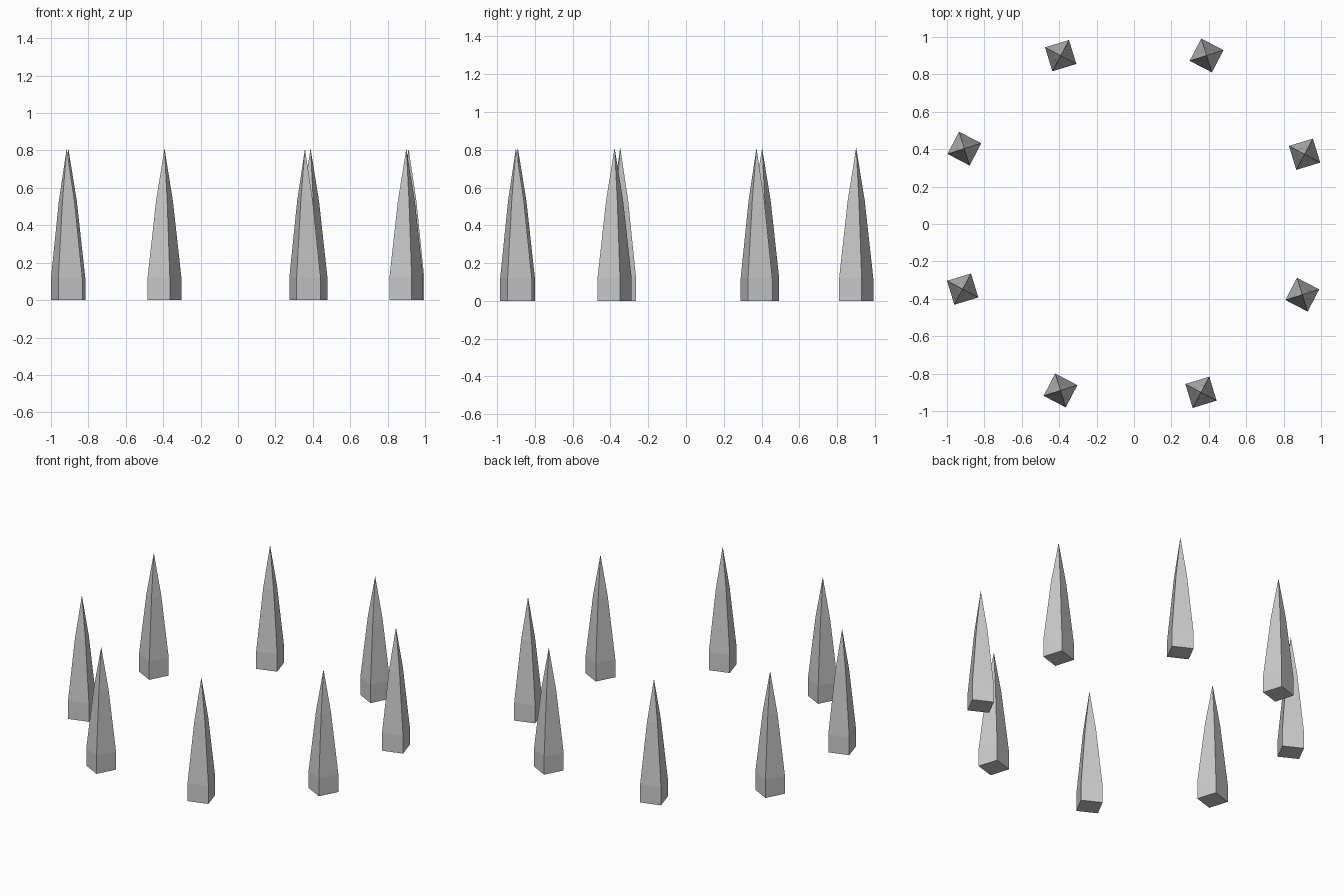
import bpy, bmesh, math

if "Cube" in bpy.data.objects:
    bpy.data.objects.remove(bpy.data.objects["Cube"])

# Spike profile: (height, half width of the square section)
HALF = 0.067
PROFILE = [(0.0, HALF), (0.12, HALF), (0.53, HALF * 0.5)]
TIP = 0.81


def make_spike(name, x, y, angle):
    bm = bmesh.new()
    rings = []
    for z, h in PROFILE:
        rings.append([bm.verts.new((sx * h, sy * h, z))
                      for sx, sy in ((-1, -1), (1, -1), (1, 1), (-1, 1))])
    tip = bm.verts.new((0, 0, TIP))
    bm.faces.new(rings[0][::-1])
    for i in range(4):
        j = (i + 1) % 4
        for low, high in zip(rings, rings[1:]):
            bm.faces.new((low[i], low[j], high[j], high[i]))
        bm.faces.new((rings[-1][i], rings[-1][j], tip))
    mesh = bpy.data.meshes.new(name)
    bm.to_mesh(mesh)
    bm.free()
    obj = bpy.data.objects.new(name, mesh)
    obj.location = (x, y, 0)
    obj.rotation_euler.z = math.radians(angle)
    bpy.context.collection.objects.link(obj)


# Ring of eight spikes, slightly uneven, with alternating twist
spots = [(0.912, 0.373), (0.388, 0.901), (-0.392, 0.900), (-0.907, 0.403),
         (-0.916, -0.348), (-0.393, -0.890), (0.358, -0.900), (0.900, -0.378)]
for k, (x, y) in enumerate(spots):
    make_spike(f"spike_{k + 1}", x, y, 17 if k % 2 == 0 else -27.5)
